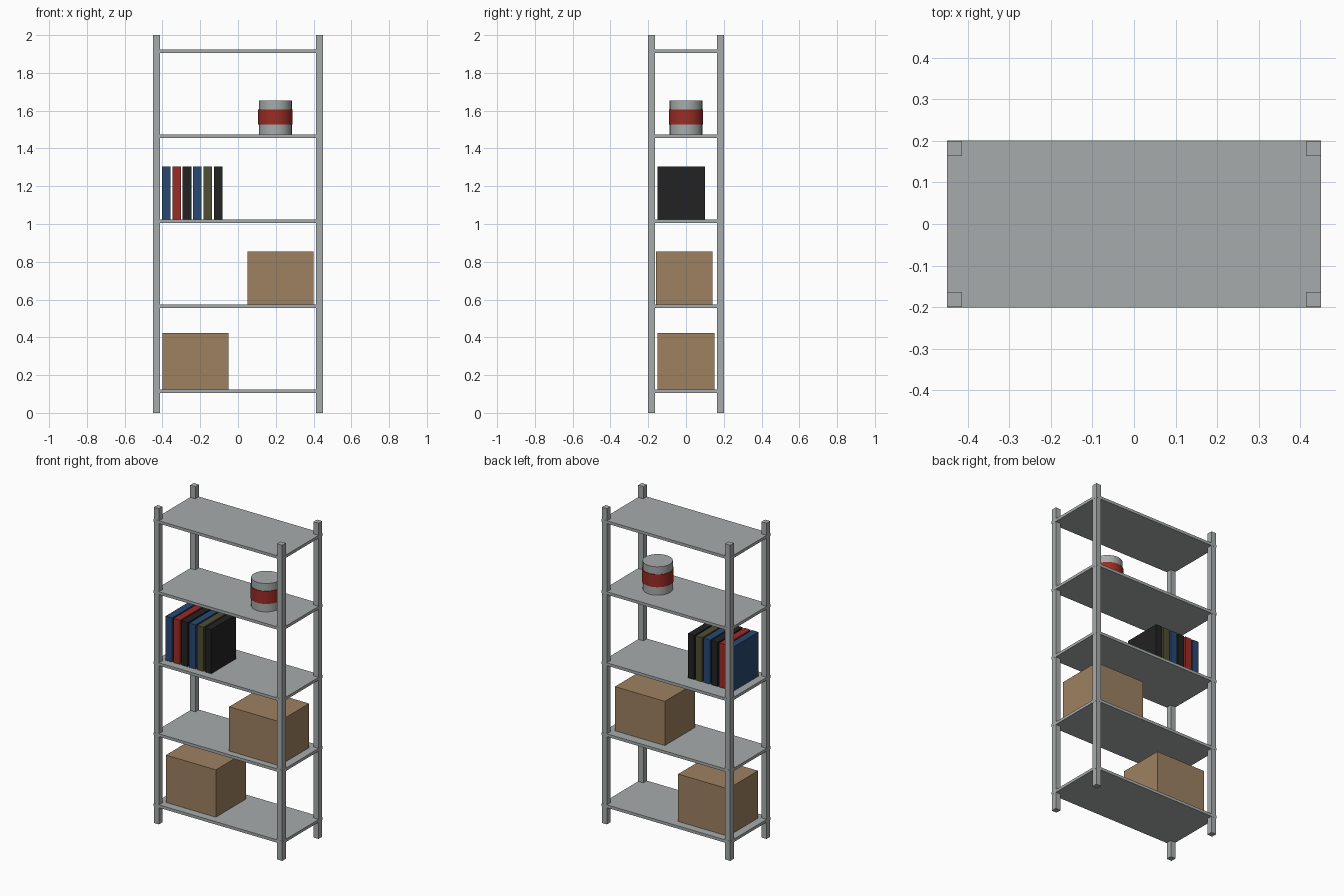
import bpy
import math

cube = bpy.data.objects.get("Cube")
if cube:
    bpy.data.objects.remove(cube, do_unlink=True)


def material(name, r, g, b):
    m = bpy.data.materials.new(name)
    m.use_nodes = True
    m.diffuse_color = (r, g, b, 1)
    bsdf = m.node_tree.nodes["Principled BSDF"]
    bsdf.inputs["Base Color"].default_value = (r, g, b, 1)
    bsdf.inputs["Roughness"].default_value = 0.6
    return m


METAL = material("grey metal", 0.39, 0.41, 0.41)
CARD = material("brown cardboard", 0.34, 0.22, 0.12)
RED = material("red", 0.33, 0.025, 0.018)
BLUE = material("blue", 0.022, 0.065, 0.17)
BLACK = material("black", 0.016, 0.016, 0.016)
OLIVE = material("olive", 0.08, 0.077, 0.034)


def box(name, size, centre_xy, bottom, mat):
    """Box standing on the height 'bottom'."""
    x, y = centre_xy
    bpy.ops.mesh.primitive_cube_add(size=1, location=(x, y, bottom + size[2] / 2))
    ob = bpy.context.object
    ob.name = name
    ob.scale = size
    bpy.ops.object.transform_apply(location=False, rotation=False, scale=True)
    ob.data.materials.append(mat)
    return ob


def drum(name, radius, height, centre_xy, bottom, mat):
    """Smooth round cylinder standing on the height 'bottom'."""
    x, y = centre_xy
    bpy.ops.mesh.primitive_cylinder_add(vertices=24, radius=radius, depth=height,
                                        location=(x, y, bottom + height / 2))
    ob = bpy.context.object
    ob.name = name
    ob.data.materials.append(mat)
    bpy.ops.object.shade_smooth_by_angle(angle=math.radians(30))
    return ob


# Frame: four corner posts and five evenly spaced shelves
WIDTH, DEPTH, POST = 0.9, 0.4, 0.036
for side, sx in (("right", -1), ("left", 1)):
    for end, sy in (("front", -1), ("back", 1)):
        box(f"{end}_{side}_post", (POST, POST, 2),
            (sx * (WIDTH - POST) / 2, sy * (DEPTH - POST) / 2), 0, METAL)

THICK = 0.018
tops = []
for i in range(5):
    bottom = 0.106 + 0.45 * i
    box(f"shelf_{i + 1}", (WIDTH + 0.001, DEPTH + 0.001, THICK), (0, 0), bottom, METAL)
    tops.append(bottom + THICK)

# Cardboard boxes on the two lowest shelves
box("lower_carton", (0.35, 0.3, 0.3), (-0.225, 0), tops[0], CARD)
box("upper_carton", (0.35, 0.3, 0.28), (0.225, -0.01), tops[1], CARD)

# Row of books
for i, mat in enumerate((BLUE, RED, BLACK, BLUE, OLIVE, BLACK)):
    box(f"book_{i + 1}", (0.045, 0.25, 0.28), (-0.38 + 0.055 * i, -0.025), tops[2], mat)

# Tin with a raised band
drum("tin", 0.087, 0.18, (0.198, 0), tops[3], METAL)
drum("tin_band", 0.091, 0.08, (0.198, 0), tops[3] + 0.052, RED)
